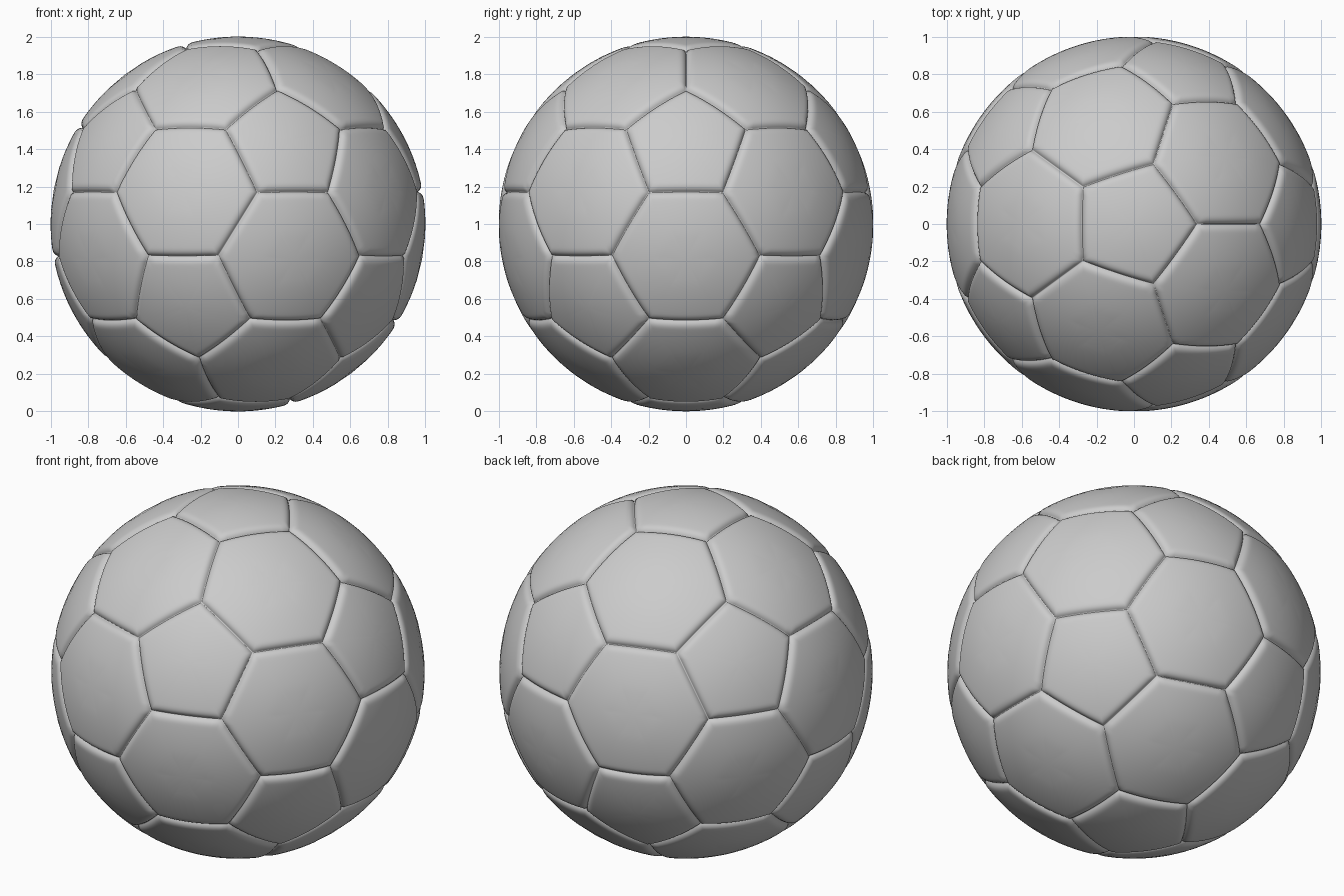
import bpy, bmesh
from math import sin, cos, atan, atan2, pi, sqrt, tan
from mathutils import Vector
from itertools import combinations

if "Cube" in bpy.data.objects:
    bpy.data.objects.remove(bpy.data.objects["Cube"])

R = 1.0          # ball radius
DEPTH = 0.025    # seam depth
WIDTH = 0.05     # half width of the seam groove
N = 10           # segments along each panel edge

# Twelve pentagon centres: poles plus two staggered rings
el = atan(0.5)
ico = [Vector((0, 0, 1)), Vector((0, 0, -1))]
for i in range(5):
    for sign, off in ((1, 0), (-1, pi / 5)):
        a = i * 2 * pi / 5 + off
        ico.append(Vector((cos(a) * cos(el), sin(a) * cos(el), sign * sin(el))))


def near(a, b):
    return 0.3 < a.dot(b) < 0.6


# Panel corners: one third of the way along every edge
corners = [(2 * a + b) / 3 for a in ico for b in ico if near(a, b)]
# Panels: 12 pentagons and 20 hexagons
panels = [(a, 5) for a in ico]
panels += [((a + b + c).normalized(), 6) for a, b, c in combinations(ico, 3)
           if near(a, b) and near(b, c) and near(a, c)]


def groove(d):
    # rounded shoulder falling into the seam
    t = max(0.0, 1 - d / WIDTH)
    return R - DEPTH * (0.35 * t ** 2 + 0.65 * t ** 4)


RINGS = [0, .004, .008, .013, .019, .026, .034, .042, .05, .065, .1, .15, .2, .25]

bm = bmesh.new()
for axis, n in panels:
    pts = sorted(corners, key=lambda p: -p.dot(axis))[:n]
    mid = sum(pts, Vector()) / n
    u = (pts[0] - mid).normalized()
    v = axis.cross(u)
    pts.sort(key=lambda p: atan2((p - mid).dot(v), (p - mid).dot(u)))
    outline = [pts[i].lerp(pts[(i + 1) % n], k / N) for i in range(n) for k in range(N)]
    apothem = atan(((pts[0] + pts[1]) / 2 - mid).length / mid.length)
    # concentric rings from the seam towards the panel centre
    rows = []
    for d in RINGS:
        s = tan(apothem - d) / tan(apothem)
        rows.append([bm.verts.new(mid.lerp(p, s).normalized() * groove(d)) for p in outline])
    m = len(outline)
    for r0, r1 in zip(rows, rows[1:]):
        for i in range(m):
            j = (i + 1) % m
            bm.faces.new((r0[i], r0[j], r1[j], r1[i]))
    tip = bm.verts.new(axis * R)
    for i in range(m):
        bm.faces.new((rows[-1][i], rows[-1][(i + 1) % m], tip))

# Join the panels along their seams
bmesh.ops.remove_doubles(bm, verts=bm.verts, dist=0.0003)
bmesh.ops.recalc_face_normals(bm, faces=bm.faces)
bmesh.ops.translate(bm, verts=bm.verts, vec=(0, 0, R))
for f in bm.faces:
    f.smooth = True

mesh = bpy.data.meshes.new("ball")
bm.to_mesh(mesh)
bm.free()
ball = bpy.data.objects.new("ball", mesh)
bpy.context.collection.objects.link(ball)
